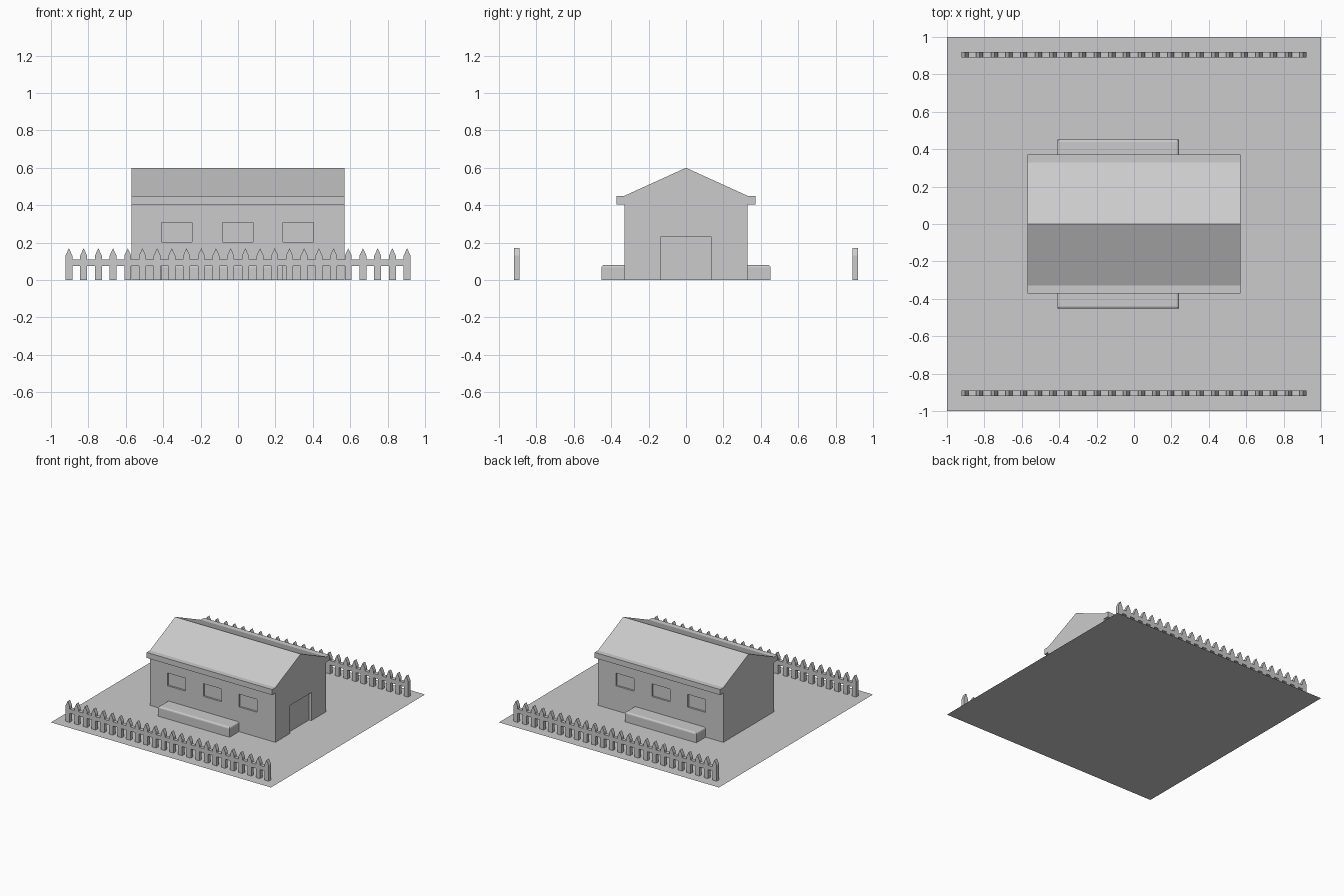
import bpy, bmesh
from mathutils import Vector

if "Cube" in bpy.data.objects:
    bpy.data.objects.remove(bpy.data.objects["Cube"])


def finish(name, bm):
    bmesh.ops.recalc_face_normals(bm, faces=bm.faces)
    mesh = bpy.data.meshes.new(name)
    bm.to_mesh(mesh)
    bm.free()
    obj = bpy.data.objects.new(name, mesh)
    bpy.context.collection.objects.link(obj)
    return obj


def prism(name, outline, depth):
    """Extrude a closed outline of 3D points along a depth vector."""
    bm = bmesh.new()
    face = bm.faces.new([bm.verts.new(p) for p in outline])
    ext = bmesh.ops.extrude_face_region(bm, geom=[face])
    moved = [g for g in ext["geom"] if isinstance(g, bmesh.types.BMVert)]
    bmesh.ops.translate(bm, verts=moved, vec=Vector(depth))
    return finish(name, bm)


def add_box(bm, lo, hi):
    verts = bmesh.ops.create_cube(bm, size=1)["verts"]
    for v in verts:
        v.co = Vector([(a + b) / 2 + c * (b - a) for a, b, c in zip(lo, hi, v.co)])


# Ground sheet
bm = bmesh.new()
bmesh.ops.create_grid(bm, x_segments=1, y_segments=1, size=1)
finish("yard", bm)

# House: walls, eaves and gable roof in one cross-section
half = [(0.33, 0), (0.33, 0.405), (0.372, 0.405), (0.372, 0.45), (0.33, 0.45)]
section = half + [(0, 0.6)] + [(-y, z) for y, z in reversed(half)]
house = prism("house", [(-0.57, y, z) for y, z in section], (1.14, 0, 0))

# Recessed windows on both long walls, recessed door on the right end
bm = bmesh.new()
for side in (-1, 1):
    for x in (-0.328, -0.002, 0.323):
        y0, y1 = sorted((side * 0.315, side * 0.36))
        add_box(bm, (x - 0.082, y0, 0.203), (x + 0.082, y1, 0.308))
add_box(bm, (0.55, -0.137, -0.05), (0.65, 0.137, 0.23))
cutter = finish("opening_cutter", bm)
cutter.hide_render = True
mod = house.modifiers.new("openings", "BOOLEAN")
mod.operation = "DIFFERENCE"
mod.solver = "EXACT"
mod.object = cutter
bpy.context.view_layer.objects.active = house
bpy.ops.object.modifier_apply(modifier=mod.name)
bpy.data.objects.remove(cutter)

# Low planters along the long walls, with rounded top outer edges
for label, side in (("front", -1), ("back", 1)):
    bm = bmesh.new()
    y0, y1 = sorted((side * 0.32, side * 0.452))
    add_box(bm, (-0.41, y0, 0), (0.24, y1, 0.08))
    top = [e for e in bm.edges
           if all(v.co.z > 0.07 for v in e.verts)
           and not all(abs(v.co.y) < 0.33 for v in e.verts)]
    bmesh.ops.bevel(bm, geom=top, offset=0.013, segments=3, profile=0.5, affect="EDGES")
    finish(label + "_planter", bm)

# Picket fences: one flush outline of pointed pickets and rail
count, w = 24, 0.0185
centres = [-0.904 + 1.808 * i / (count - 1) for i in range(count)]
upper, lower = [], []
for c in centres:
    upper += [(c - w, 0.11), (c - w, 0.13), (c, 0.17), (c + w, 0.13), (c + w, 0.11)]
    lower += [(c - w, 0.075), (c - w, 0), (c + w, 0), (c + w, 0.075)]
# the end pickets have straight outer sides
outline = upper[1:-1] + lower[::-1][1:-1]
for label, y in (("front", -0.92), ("back", 0.89)):
    prism(label + "_fence", [(x, y, z) for x, z in outline], (0, 0.03, 0))
